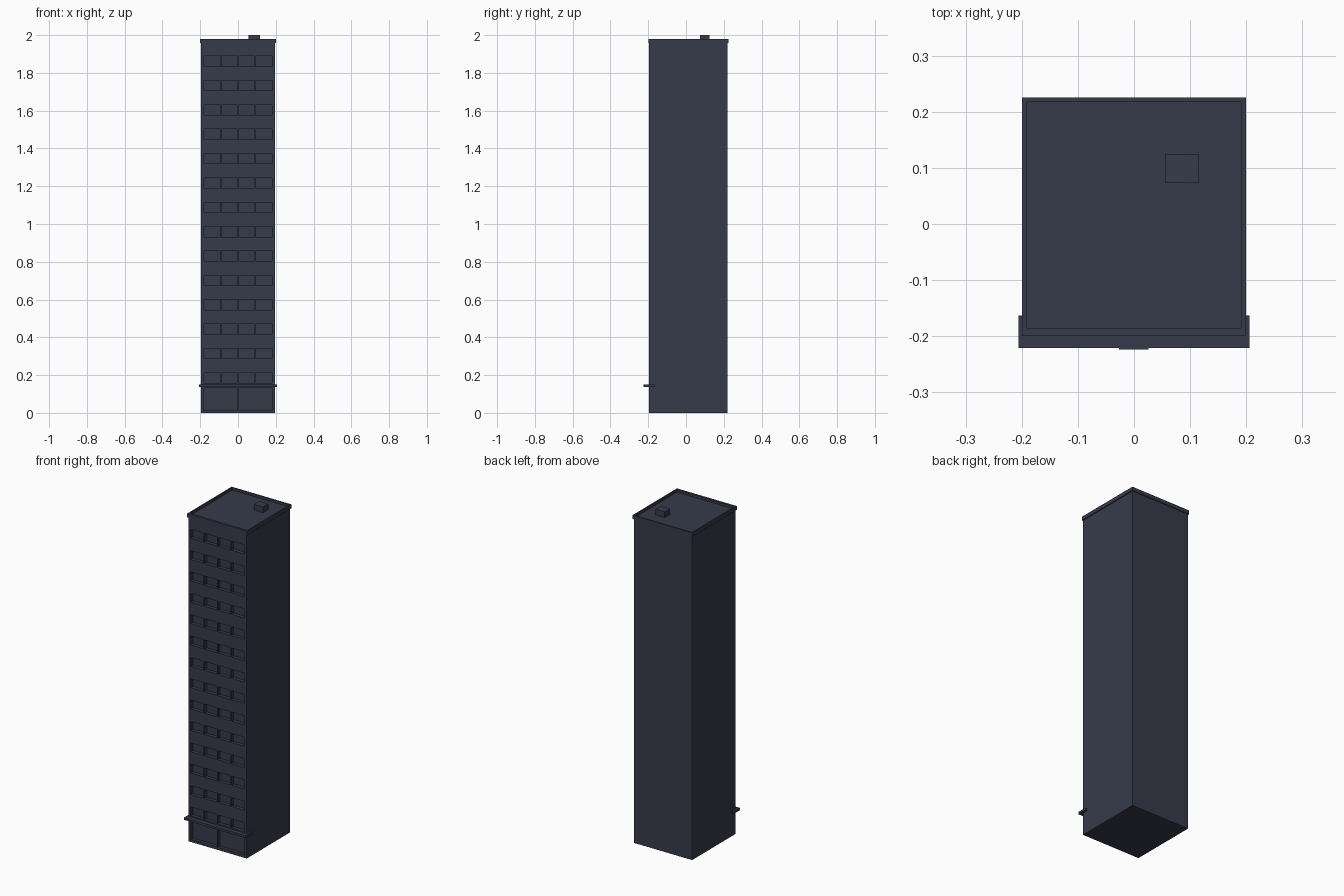
import bpy
import bmesh
from mathutils import Matrix, Vector

default = bpy.data.objects.get("Cube")
if default:
    bpy.data.objects.remove(default, do_unlink=True)

slate = bpy.data.materials.new("dark_slate")
slate.use_nodes = True
COLOR = (0.037, 0.043, 0.070, 1)
slate.diffuse_color = COLOR
slate.node_tree.nodes["Principled BSDF"].inputs["Base Color"].default_value = COLOR


def make_boxes(name, boxes):
    """One object from boxes given as (x range, y range, z range)."""
    bm = bmesh.new()
    for ranges in boxes:
        center = Vector([(a + b) / 2 for a, b in ranges])
        size = [b - a for a, b in ranges]
        bmesh.ops.create_cube(bm, size=1, matrix=Matrix.Translation(center) @ Matrix.Diagonal((*size, 1)))
    mesh = bpy.data.meshes.new(name)
    bm.to_mesh(mesh)
    bm.free()
    mesh.materials.append(slate)
    obj = bpy.data.objects.new(name, mesh)
    bpy.context.collection.objects.link(obj)
    return obj


HALF = 0.195                 # half width of the tower
FRONT, GLASS, BACK = -0.195, -0.174, 0.22
ROOF = 1.965
FLOORS, STEP = 14, 0.129
SILL, WINDOW = 0.158, 0.054  # lowest sill and window height
EDGE = 0.18                  # half width of a window row
facade = (FRONT, GLASS)

# Tower core, whose front face is the recessed glazing
make_boxes("tower_core", [((-HALF, HALF), (GLASS, BACK), (0, ROOF))])

# Solid bands between the window rows
sills = [SILL + i * STEP for i in range(FLOORS)]
bottoms = [0.132] + [s + WINDOW for s in sills]
tops = sills + [ROOF]
bands = [((-HALF, HALF), facade, span) for span in zip(bottoms, tops)]
make_boxes("wall_bands", bands + [((-HALF, HALF), facade, (0, 0.016))])

# Corner piers and mullions of each window row
uprights = [(-HALF, -EDGE), (EDGE, HALF)]
uprights += [(x - 0.003, x + 0.003) for x in (-EDGE / 2, 0, EDGE / 2)]
make_boxes("window_uprights", [(x, facade, (s, s + WINDOW)) for s in sills for x in uprights])

# Shopfront piers at street level
shop_piers = [(-HALF, -EDGE), (-0.003, 0.003), (EDGE, HALF)]
make_boxes("shopfront_piers", [(x, facade, (0.016, 0.132)) for x in shop_piers])

# Entrance canopy wrapping the front corners, with a small front plate
make_boxes("entrance_canopy", [((-0.206, 0.206), (-0.221, GLASS), (0.136, 0.15))]
           + [(x, (GLASS, -0.163), (0.136, 0.15)) for x in ((-0.206, -HALF), (HALF, 0.206))])
make_boxes("canopy_plate", [((-0.027, 0.026), (-0.224, -0.221), (0.137, 0.149))])

# Roof parapet
rim = (1.957, 1.98)
make_boxes("parapet", [
    ((-0.2, 0.2), (-0.199, -0.185), rim),
    ((-0.2, 0.2), (0.217, 0.225), rim),
    ((-0.2, -0.191), (-0.185, 0.217), rim),
    ((0.191, 0.2), (-0.185, 0.217), rim),
])

# Rooftop plant box
make_boxes("rooftop_box", [((0.055, 0.116), (0.073, 0.125), (ROOF, 2.0))])
